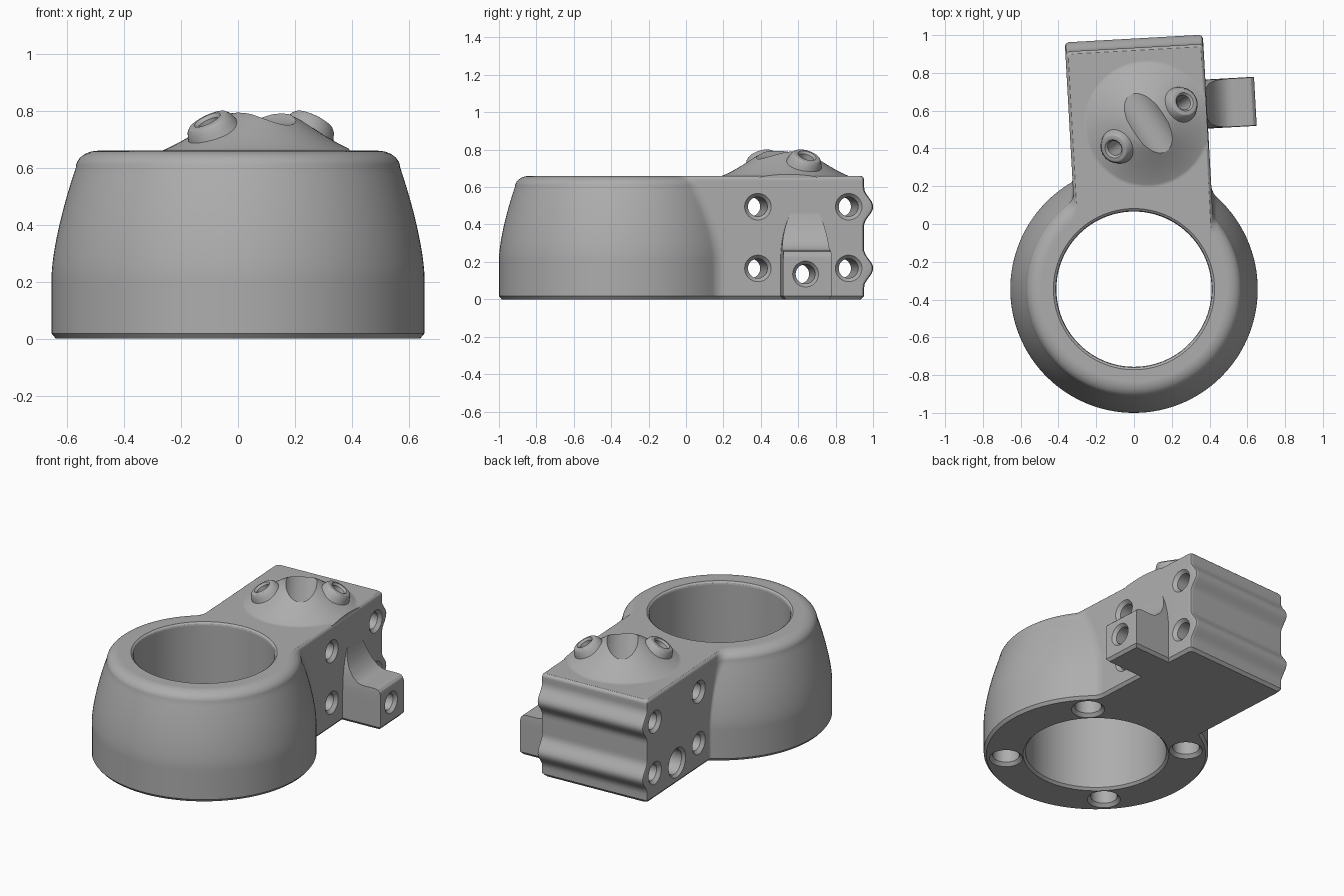
import bpy, bmesh
from math import sin, cos, pi, sqrt, atan2, radians
from mathutils import Matrix, Vector

cube = bpy.data.objects.get("Cube")
if cube:
    bpy.data.objects.remove(cube, do_unlink=True)

grey = bpy.data.materials.new("plain_grey")
grey.use_nodes = True
COLOUR = (0.42, 0.42, 0.42, 1)
grey.diffuse_color = COLOUR
grey.node_tree.nodes["Principled BSDF"].inputs["Base Color"].default_value = COLOUR

# The arm is turned slightly about the ring centre
ARM = Matrix.Translation((0, -0.345, 0)) @ Matrix.Rotation(radians(3.2), 4, 'Z')
HEIGHT, RIGHT, LEFT, BACK = 0.66, 0.439, 0.293, 1.276


def loft(name, rings, matrix=Matrix()):
    """Closed solid through equal-length rings of points."""
    bm = bmesh.new()
    rows = [[bm.verts.new(matrix @ Vector(p)) for p in ring] for ring in rings]
    n = len(rows[0])
    for a, b in zip(rows, rows[1:]):
        for i in range(n):
            j = (i + 1) % n
            bm.faces.new((a[i], a[j], b[j], b[i]))
    bm.faces.new(rows[0][::-1])
    bm.faces.new(rows[-1])
    bmesh.ops.recalc_face_normals(bm, faces=bm.faces)
    mesh = bpy.data.meshes.new(name)
    bm.to_mesh(mesh)
    bm.free()
    mesh.materials.append(grey)
    obj = bpy.data.objects.new(name, mesh)
    bpy.context.collection.objects.link(obj)
    return obj


def lathe(name, profile, matrix=Matrix(), n=40):
    return loft(name, [[(r * cos(2 * pi * i / n), r * sin(2 * pi * i / n), z)
                        for i in range(n)] for r, z in profile], matrix)


def combine(target, tool, operation):
    """Boolean the tool into the target and remove the tool."""
    mod = target.modifiers.new("shape", 'BOOLEAN')
    mod.operation, mod.solver, mod.object = operation, 'EXACT', tool
    bpy.context.view_layer.update()
    with bpy.context.temp_override(object=target, active_object=target):
        bpy.ops.object.modifier_apply(modifier=mod.name)
    bpy.data.objects.remove(tool, do_unlink=True)


def fillet(r, side, f, steps=8):
    """Points of a concave blend from the ring to the arm's flat side."""
    cx = side + f
    cy = sqrt((r + f) ** 2 - cx ** 2)
    th = atan2(cy, cx)
    pts = []
    for i in range(steps + 1):
        a = pi + th * (1 - i / steps)
        pts.append((cx + f * cos(a), cy + f * sin(a)))
    return pts, th


def outline(z, r, inset, back, f_left):
    """Plan shape of ring and arm at one height."""
    xr, xl, b = RIGHT - inset, LEFT - inset, back - inset
    blend_r, th_r = fillet(r, xr, 0.1)
    blend_l, th_l = fillet(r, xl, f_left)
    start, end, n = pi - th_l, 2 * pi + th_r, 96
    pts = [(r * cos(start + (end - start) * i / n),
            r * sin(start + (end - start) * i / n)) for i in range(1, n)]
    pts += blend_r
    pts += [(xr, b - .02), (xr - .006, b - .006), (xr - .02, b)]
    pts += [(-xl + .02, b), (-xl + .006, b - .006), (-xl, b - .02)]
    pts += [(-x, y) for x, y in reversed(blend_l)]
    return [(x, y, z) for x, y in pts]


def back_at(z):
    """Two rounded ridges run across the back."""
    bulge = 0
    for centre in (0.165, 0.495):
        d = abs(z - centre) / 0.1
        if d < 1:
            bulge += 0.049 * (0.5 + 0.5 * cos(pi * d))
    return BACK + bulge


# Main body: ring and arm in one loft
levels = [(0, .64, .015), (.018, .655, 0)]
for i in range(2, 31):
    z = i * 0.02
    levels.append((z, .655 - .085 * max(0, (z - .22) / .38) ** 1.5, 0))
for i in range(1, 10):
    t = pi / 2 * i / 9
    z = .6 + .06 * sin(t)
    edge = max(0, (z - .64) / .02)
    levels.append((z, .57 - .08 * (1 - cos(t)), .015 * edge ** 2))
body = loft("ring_and_arm_body",
            [outline(z, r, d, back_at(z), .02 + .08 * max(0, (z - .4) / .26) ** 2)
             for z, r, d in levels], ARM)

# Cone-shaped mound on the arm, trimmed flush with the arm side
mound = lathe("mound", [(.35, .6), (.35, .655), (.32, .667), (.28, .687), (.22, .722),
                        (.15, .768), (.11, .788), (.05, .8)],
              Matrix.Translation((.07, .53, 0)), 64)
trim = loft("mound_trim", [[(RIGHT - .003, 0, z), (1, 0, z), (1, 1.6, z), (RIGHT - .003, 1.6, z)]
                           for z in (.5, 1)], ARM)
combine(mound, trim, 'DIFFERENCE')
combine(body, mound, 'UNION')

# Two tilted bolt bosses
across = Vector((.37, .245, 0)).normalized()
bosses = []
for tip, sign in (((-.108, .398, .768), -1), ((.268, .647, .768), 1)):
    axis = across * sign * 0.5 + Vector((0, 0, .866))
    place = Matrix.Translation(tip) @ axis.to_track_quat('Z', 'Y').to_matrix().to_4x4()
    bosses.append(place)
    combine(body, lathe("bolt_boss", [(.13, -.16), (.105, -.08), (.09, -.035), (.083, -.015),
                                      (.073, -.004), (.06, 0)], place), 'UNION')

# Saddle groove between the bosses
along = Vector((-across.y, across.x, 0))
groove = lathe("groove", [(.12, -.3), (.12, .3)], Matrix.Translation((.085, .525, .87))
               @ along.to_track_quat('Z', 'Y').to_matrix().to_4x4(), 48)
combine(body, groove, 'DIFFERENCE')

# Side foot: swept-down side profile crossed with an arch
side = [(.3, 0), (.682, 0), (.697, .018), (.697, .225), (.692, .243), (.68, .255), (.66, .26)]
for i in range(13):
    t = pi / 2 * (1 - i / 12)
    side.append((.58 - .145 * cos(t), .52 - .26 * sin(t)))
side.append((.3, .52))
foot = loft("side_foot", [[(e, v, z) for e, z in side] for v in (.75, 1.15)], ARM)
half = [(.115, 0), (.13, .018)]
for i in range(15):
    s = sin(pi / 2 * i / 15)
    half.append((.13 * (1 - s * s) ** .55, .2 + .33 * s))
arch = [(.957 + w, z) for w, z in half] + [(.957 - w, z) for w, z in reversed(half)]
combine(foot, loft("arch", [[(e, v, z) for v, z in arch] for e in (.25, .8)], ARM), 'INTERSECT')
combine(body, foot, 'UNION')

# Large bore through the ring
combine(body, lathe("bore", [(.44, -.02), (.425, 0), (.411, .015), (.411, .64), (.416, .652),
                             (.428, .661), (.428, .7)],
                    Matrix.Translation((0, -.345, 0)), 96), 'DIFFERENCE')

# Tilted bolt holes
for place in bosses:
    combine(body, lathe("boss_hole", [(.04, -.3), (.04, -.012), (.054, .004), (.054, .1)],
                        place), 'DIFFERENCE')

# Cross holes through the arm and the foot
cross_hole = [(.072, -.5), (.072, -.294), (.052, -.272), (.052, .418), (.072, .44), (.072, .6)]
foot_hole = [(.095, -.5), (.095, -.294), (.078, -.275), (.078, .1), (.052, .1),
             (.052, .677), (.07, .698), (.07, .8)]
holes = [(v, z, cross_hole) for v in (.706, 1.192) for z in (.165, .495)]
for v, z, profile in holes + [(.947, .135, foot_hole)]:
    place = ARM @ Matrix.Translation((0, v, z)) @ Matrix.Rotation(pi / 2, 4, 'Y')
    combine(body, lathe("cross_hole", profile, place), 'DIFFERENCE')

# Four blind sockets under the ring
for k in range(4):
    a = pi / 4 + k * pi / 2
    place = Matrix.Translation((.527 * cos(a), -.345 + .527 * sin(a), 0))
    combine(body, lathe("socket", [(.098, -.05), (.098, -.001), (.078, .02), (.078, .2)],
                    place), 'DIFFERENCE')

# Smooth shading with crisp edges
bpy.ops.object.select_all(action='DESELECT')
body.select_set(True)
bpy.context.view_layer.objects.active = body
bpy.ops.object.shade_smooth_by_angle(angle=radians(28))
weighted = body.modifiers.new("flat_faces", 'WEIGHTED_NORMAL')
weighted.keep_sharp = True
